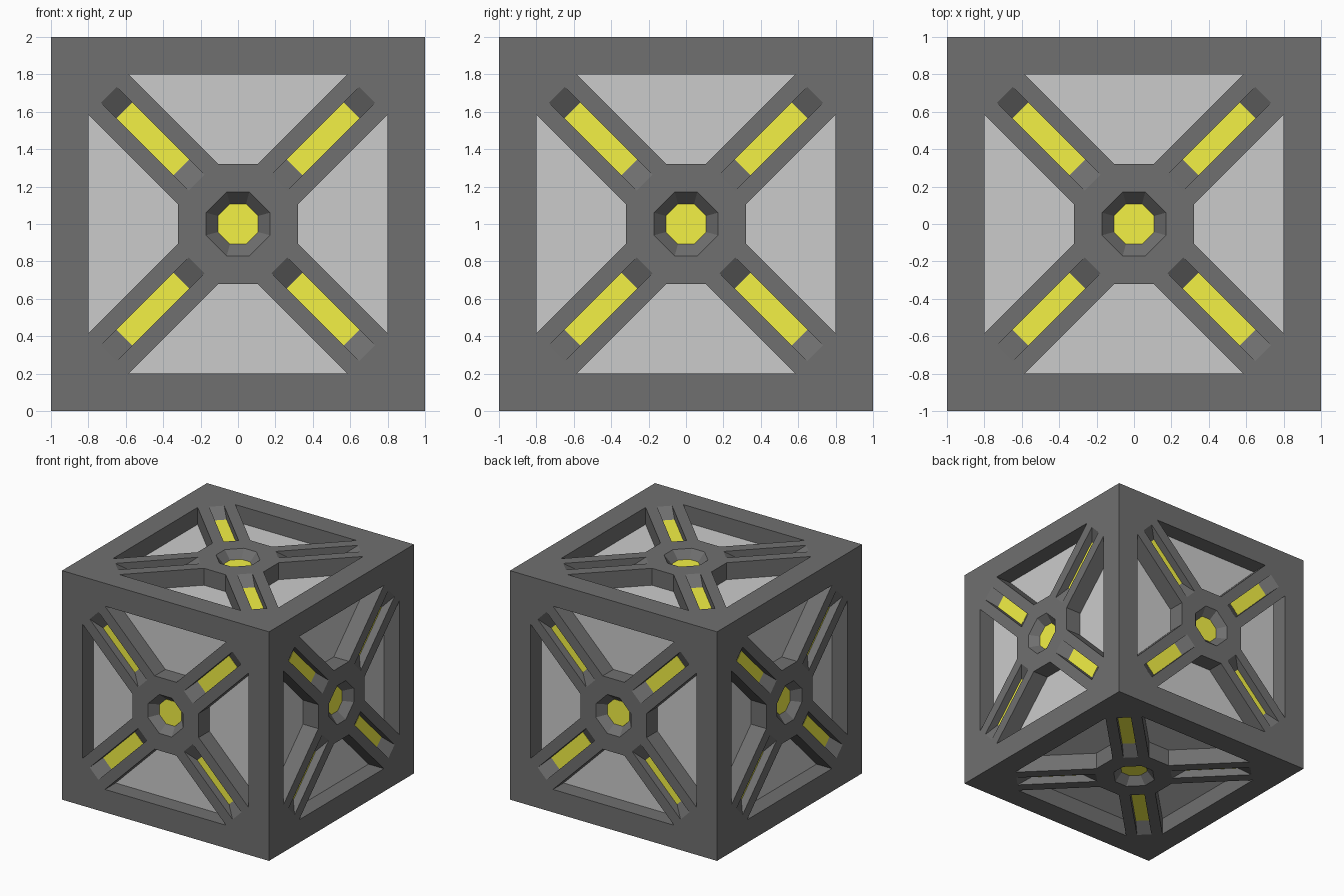
import bpy, bmesh
from math import pi, sqrt
from mathutils import Matrix, Vector

if "Cube" in bpy.data.objects:
    bpy.data.objects.remove(bpy.data.objects["Cube"])

PANEL_DEPTH, LIGHT_DEPTH = 0.15, 0.07


def material(name, rgb):
    m = bpy.data.materials.new(name)
    m.diffuse_color = (*rgb, 1)
    m.use_nodes = True
    m.node_tree.nodes["Principled BSDF"].inputs["Base Color"].default_value = m.diffuse_color
    return m


def loft(bm, m, outer, d0, inner, d1):
    """Closed solid between two profiles at depths d0 and d1 below the cube face."""
    a = [bm.verts.new(m @ Vector((x, y, 1 - d0))) for x, y in outer]
    b = [bm.verts.new(m @ Vector((x, y, 1 - d1))) for x, y in inner]
    n = len(a)
    bm.faces.new(a)
    bm.faces.new(b[::-1])
    for i in range(n):
        bm.faces.new((a[i], b[i], b[(i + 1) % n], a[(i + 1) % n]))


def cut(bm, m, outer, inner, depth):
    """Recess cutter, extended a little beyond the cube face along its slope."""
    k = 1.2
    top = [(q[0] + k * (p[0] - q[0]), q[1] + k * (p[1] - q[1])) for p, q in zip(outer, inner)]
    loft(bm, m, top, depth * (1 - k), inner, depth)


def plate(bm, m, profile, depth):
    loft(bm, m, profile, depth - 0.002, profile, depth + 0.01)


def make_object(name, bm, mat=None):
    bmesh.ops.recalc_face_normals(bm, faces=bm.faces)
    me = bpy.data.meshes.new(name)
    bm.to_mesh(me)
    bm.free()
    ob = bpy.data.objects.new(name, me)
    bpy.context.collection.objects.link(ob)
    if mat:
        me.materials.append(mat)
    return ob


def octagon(h, a):
    return [(h, -a), (h, a), (a, h), (-a, h), (-h, a), (-h, -a), (-a, -h), (a, -h)]


def slot(t0, t1, w=0.06):
    """Rectangle running along the diagonal from t0 to t1."""
    return [((t - s) / sqrt(2), (t + s) / sqrt(2))
            for t, s in ((t0, -w), (t1, -w), (t1, w), (t0, w))]


# Profiles on one cube face
window = [(-0.585, 0.8), (-0.105, 0.32), (0.105, 0.32), (0.585, 0.8)]
slot_top, slot_floor = slot(0.312, 0.976), slot(0.428, 0.859)
hub_top, hub_floor = octagon(0.17, 0.06), octagon(0.107, 0.043)

cutter, panels, bars, hubs = (bmesh.new() for _ in range(4))
lift = Matrix.Translation((0, 0, 1))
sides = [Matrix.Rotation(i * pi / 2, 4, 'X') for i in range(4)]
sides += [Matrix.Rotation(s * pi / 2, 4, 'Y') for s in (1, -1)]

# Windows, diagonal light slots and centre sockets on all six faces
for side in sides:
    m = lift @ side
    cut(cutter, m, hub_top, hub_floor, LIGHT_DEPTH)
    plate(hubs, m, hub_floor, LIGHT_DEPTH)
    for q in range(4):
        mq = m @ Matrix.Rotation(q * pi / 2, 4, 'Z')
        cut(cutter, mq, window, window, PANEL_DEPTH)
        plate(panels, mq, window, PANEL_DEPTH)
        cut(cutter, mq, slot_top, slot_floor, LIGHT_DEPTH)
        plate(bars, mq, slot_floor, LIGHT_DEPTH)

dark = material("dark_grey", (0.16, 0.16, 0.16))
light_grey = material("light_grey", (0.6, 0.6, 0.6))
yellow = material("yellow", (0.9, 0.88, 0.06))

# Braced outer frame, carved from a solid cube
bm = bmesh.new()
bmesh.ops.create_cube(bm, size=2, matrix=lift)
frame = make_object("braced_frame", bm, dark)
tool = make_object("recess_cutter", cutter, dark)
tool.hide_render = True
mod = frame.modifiers.new("recesses", 'BOOLEAN')
mod.operation, mod.solver, mod.object = 'DIFFERENCE', 'EXACT', tool
bpy.context.view_layer.objects.active = frame
bpy.ops.object.modifier_apply(modifier=mod.name)
bpy.data.objects.remove(tool)

# Inset panels and lights
make_object("inset_panels", panels, light_grey)
make_object("diagonal_light_bars", bars, yellow)
make_object("centre_lights", hubs, yellow)
